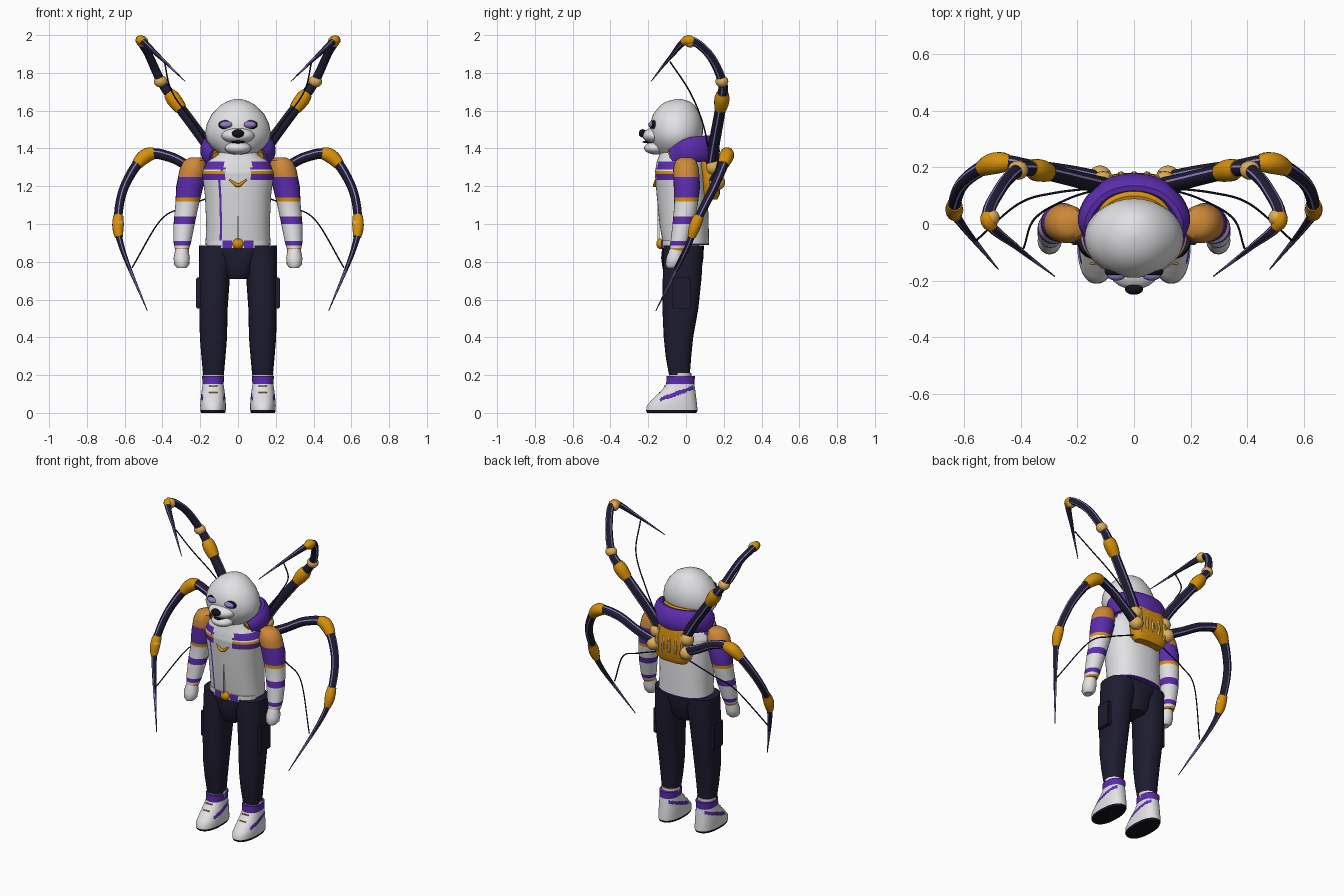
import bpy, bmesh
from math import sin, cos, pi, radians
from mathutils import Vector, Matrix

if "Cube" in bpy.data.objects:
    bpy.data.objects.remove(bpy.data.objects["Cube"])

COLOURS = {
    "white": (0.76, 0.76, 0.78), "purple": (0.105, 0.026, 0.42),
    "navy": (0.013, 0.012, 0.03), "orange": (0.68, 0.28, 0.003),
    "pad_orange": (0.62, 0.25, 0.04), "gold": (0.72, 0.42, 0.10),
    "lavender": (0.30, 0.20, 0.58), "black": (0.006, 0.006, 0.01),
}
NAMES = list(COLOURS)
MATS = []
for key, rgb in COLOURS.items():
    m = bpy.data.materials.new(key)
    m.use_nodes = True
    m.diffuse_color = (*rgb, 1)
    m.node_tree.nodes["Principled BSDF"].inputs["Base Color"].default_value = (*rgb, 1)
    MATS.append(m)


def finish(name, bm, colour, angle=40):
    """colour is a colour name or a rule from face centre to colour name"""
    bmesh.ops.recalc_face_normals(bm, faces=bm.faces)
    for f in bm.faces:
        f.smooth = True
        if callable(colour):
            f.material_index = NAMES.index(colour(f.calc_center_median()))
        elif colour:
            f.material_index = NAMES.index(colour)
    me = bpy.data.meshes.new(name)
    bm.to_mesh(me)
    bm.free()
    for m in MATS:
        me.materials.append(m)
    me.set_sharp_from_angle(angle=radians(angle))
    ob = bpy.data.objects.new(name, me)
    bpy.context.collection.objects.link(ob)
    return ob


def skin(bm, rings):
    """bridge closed rings of points, cap both ends, return faces by column"""
    vs = [[bm.verts.new(p) for p in r] for r in rings]
    n = len(vs[0])
    cols = [[] for _ in range(n)]
    for a, b in zip(vs, vs[1:]):
        for i in range(n):
            j = (i + 1) % n
            cols[i].append(bm.faces.new((a[i], a[j], b[j], b[i])))
    bm.faces.new(vs[0])
    bm.faces.new(vs[-1])
    return cols


def loft(name, rings, colour, cuts=(), n=24, power=2.0):
    """rings are (z, cx, cy, rx, ry); cuts add levels where colours change"""
    rings = sorted(rings)
    full = list(rings)
    for c in cuts:
        for a, b in zip(rings, rings[1:]):
            if a[0] < c < b[0]:
                t = (c - a[0]) / (b[0] - a[0])
                full.append(tuple(u + (v - u) * t for u, v in zip(a, b)))
    pw = lambda v: abs(v) ** (2 / power) * (1 if v > 0 else -1)
    circle = [(pw(cos(2 * pi * i / n)), pw(sin(2 * pi * i / n))) for i in range(n)]
    bm = bmesh.new()
    skin(bm, [[(cx + rx * c, cy + ry * s, z) for c, s in circle]
              for z, cx, cy, rx, ry in sorted(full)])
    return finish(name, bm, colour)


def ball(name, centre, size, colour):
    bm = bmesh.new()
    bmesh.ops.create_uvsphere(bm, u_segments=20, v_segments=12, radius=1)
    bmesh.ops.transform(bm, matrix=Matrix.Translation(centre) @ Matrix.Diagonal((*size, 1)), verts=bm.verts)
    return finish(name, bm, colour)


def box(name, centre, size, colour, bevel=0.006):
    bm = bmesh.new()
    bmesh.ops.create_cube(bm, size=1)
    bmesh.ops.transform(bm, matrix=Matrix.Translation(centre) @ Matrix.Diagonal((*size, 1)), verts=bm.verts)
    if bevel:
        bmesh.ops.bevel(bm, geom=bm.edges, offset=bevel, segments=2, affect='EDGES')
    return finish(name, bm, colour)


def spline(keys, steps=8):
    """smooth path through (x, y, z, radius) keys"""
    k = [Vector(p) for p in keys]
    k = [k[0] * 2 - k[1]] + k + [k[-1] * 2 - k[-2]]
    out = []
    for a, b, c, d in zip(k, k[1:], k[2:], k[3:]):
        for i in range(steps):
            t = i / steps
            out.append((b * 2 + (c - a) * t + (a * 2 - b * 5 + c * 4 - d) * t * t
                        + (b * 3 - a - c * 3 + d) * t ** 3) / 2)
    return out + [k[-2]]


def tube(name, path, colour, stripe=None, n=12, flat=1.0, scale=lambda t: 1.0):
    pts = [p.xyz for p in path]
    mid = pts[len(pts) // 2]
    normal = (mid - pts[0]).cross(pts[-1] - mid).normalized()
    rings = []
    for i, p in enumerate(path):
        tan = (pts[min(i + 1, len(pts) - 1)] - pts[max(i - 1, 0)]).normalized()
        up = tan.cross(normal).normalized()
        side = up.cross(tan)
        r = max(p.w, 0.001) * scale(i / (len(path) - 1))
        rings.append([p.xyz + side * r * cos(2 * pi * (j + .5) / n) + up * r * flat * sin(2 * pi * (j + .5) / n)
                      for j in range(n)])
    bm = bmesh.new()
    cols = skin(bm, rings)
    if not stripe:
        return finish(name, bm, colour)
    # thin stripes along the limb, widening on the pointed end
    for j, faces in enumerate(cols):
        for i, f in enumerate(faces):
            striped = j % 6 == 5 and j != 17 or i > 50 and j % 2
            f.material_index = NAMES.index(stripe if striped else colour)
    return finish(name, bm, None)


# Torso, jacket bands and hem
def jacket_colour(c):
    if c.z < 0.897:
        return "purple"
    if c.y < 0.03 and abs(c.x) > 0.07:
        if 1.232 < c.z < 1.265 or 1.288 < c.z < 1.33:
            return "purple"
        if 1.265 < c.z < 1.28:
            return "orange"
    if c.y < 0 and -0.097 < c.x < -0.085 and c.z < 1.3:
        return "purple"
    return "white"


loft("torso", [(.89, 0, 0, .172, .122), (1.0, 0, -.01, .168, .13), (1.15, 0, -.02, .175, .135),
               (1.27, 0, -.03, .19, .135), (1.33, 0, -.03, .165, .125), (1.37, 0, -.04, .11, .1),
               (1.43, 0, -.05, .095, .09)], jacket_colour,
     cuts=(.897, 1.232, 1.265, 1.28, 1.288, 1.3), n=80, power=2.3)
box("jacket_seam", (0, -.146, 1.08), (.004, .012, .34), "white", 0)
tube("necklace", spline([(-.045, -.16, 1.235, .004), (0, -.166, 1.205, .01), (.045, -.16, 1.235, .004)]), "orange")

# Belt, hips and buckle
loft("belt", [(.872, 0, -.03, .165, .1), (.912, 0, -.03, .165, .1)],
     lambda c: "purple" if .045 < abs(c.x) < .09 else "white", n=40, power=2.3)
ball("buckle", (0, -.135, .895), (.03, .022, .028), "orange")
loft("hips", [(.71, 0, -.02, .06, .08), (.74, 0, -.02, .08, .1), (.82, 0, -.02, .1, .112),
              (.885, 0, -.015, .2, .11)], "navy", power=2.6)

# Collar and its lining
hood = [(-.13, -.07, 1.35, .05), (-.165, .02, 1.39, .068), (-.105, .112, 1.4, .07), (0, .142, 1.4, .07)]
hood += [(-x, y, z, r) for x, y, z, r in reversed(hood[:-1])]
tube("hood", spline(hood), "purple", flat=.5)
lining = [(-.118, -.085, 1.355, .03), (-.128, .02, 1.405, .04), (-.08, .085, 1.425, .04), (0, .108, 1.43, .04)]
lining += [(-x, y, z, r) for x, y, z, r in reversed(lining[:-1])]
tube("hood_lining", spline(lining), "orange", flat=.6)

# Head and face
loft("head", [(1.365, 0, -.05, .09, .09), (1.40, 0, -.05, .135, .112), (1.44, 0, -.05, .165, .13),
              (1.48, 0, -.05, .175, .14), (1.53, 0, -.05, .165, .14), (1.58, 0, -.05, .14, .125),
              (1.63, 0, -.045, .092, .09), (1.65, 0, -.04, .055, .058), (1.662, 0, -.04, .015, .015)], "white", n=32)
ball("muzzle", (0, -.165, 1.468), (.088, .066, .042), "white")
ball("jaw", (0, -.16, 1.402), (.07, .062, .034), "white")
ball("mouth", (0, -.17, 1.435), (.04, .062, .009), "black")
ball("nose", (0, -.23, 1.48), (.032, .02, .022), "black")

# Backpack with ribs
loft("backpack", [(1.13, 0, .13, .095, .035), (1.16, 0, .13, .12, .05), (1.3, 0, .125, .13, .052),
                  (1.36, 0, .12, .11, .045)], "orange", n=32, power=3)
for i in range(-2, 3):
    tube("backpack_rib", spline([(i * .04, .155, 1.15, .011), (i * .046, .174, 1.23, .013),
                                 (i * .04, .158, 1.34, .011)]), "gold", n=8)


def sleeve_colour(c):
    for low, name in ((1.25, "pad_orange"), (1.14, "purple"), (1.12, "orange"), (1.04, "white"),
                      (1.0, "purple"), (.91, "white"), (.885, "purple"), (.872, "white"), (.86, "orange")):
        if c.z > low:
            return name
    return "white"


def shoe_colour(c):
    if c.z < .014:
        return "black"
    if c.z > .152:
        return "purple"
    if abs(abs(c.x) - .132) > .03 and -.14 < c.y < .045 and abs(c.z - .12 - c.y * .36) < .011:
        return "purple"
    return "white"


UPPER = [(.09, .13, 1.3, .032), (.17, .15, 1.43, .03), (.34, .19, 1.66, .028), (.41, .19, 1.76, .024),
         (.475, .12, 1.9, .022), (.515, .01, 1.973, .021), (.41, -.085, 1.88, .010), (.28, -.185, 1.755, .002)]
LOWER = [(.1, .15, 1.22, .032), (.22, .18, 1.28, .027), (.36, .2, 1.355, .027), (.49, .215, 1.36, .028),
         (.6, .15, 1.2, .024), (.635, .06, 1.02, .022), (.61, 0, .86, .014), (.48, -.16, .54, .002)]
CORDS = ([(.39, -.085, 1.86, .004), (.35, .02, 1.7, .004), (.23, .09, 1.53, .004), (.1, .13, 1.34, .004)],
         [(.56, -.06, .77, .004), (.41, .07, 1.02, .004), (.28, .11, 1.09, .004), (.1, .13, 1.16, .004)])

for s, side in ((1, "left_"), (-1, "right_")):
    flip = lambda keys: [(s * k[0], *k[1:]) for k in keys]

    # Eyes
    ball(side + "eye_rim", (s * .062, -.168, 1.525), (.042, .02, .025), "black")
    ball(side + "eye", (s * .062, -.18, 1.526), (.034, .02, .018), "lavender")

    # Arm with shoulder pad and hand
    loft(side + "arm", [(1.352, s * .225, 0, .03, .03), (1.335, s * .23, 0, .058, .055), (1.29, s * .237, 0, .072, .068),
                        (1.2, s * .255, .005, .072, .07), (1.1, s * .27, 0, .062, .062), (1.0, s * .285, -.015, .056, .056),
                        (.9, s * .295, -.035, .046, .048), (.86, s * .297, -.045, .036, .042)], sleeve_colour,
         cuts=(1.25, 1.14, 1.12, 1.04, .91, .885, .872))
    loft(side + "hand", [(.87, s * .297, -.05, .034, .036), (.82, s * .298, -.06, .043, .045),
                         (.785, s * .298, -.066, .04, .042), (.768, s * .298, -.07, .025, .03)], "white", n=16)

    # Trouser leg and pocket
    loft(side + "trouser_leg", [(.885, s * .107, -.015, .1, .105), (.72, s * .125, -.02, .082, .103), (.55, s * .13, -.03, .075, .095),
                                (.4, s * .13, -.04, .072, .078), (.3, s * .13, -.04, .064, .068), (.2, s * .13, -.035, .055, .055)],
         "navy", power=2.4)
    box(side + "pocket", (s * .205, -.025, .635), (.035, .1, .165), "navy")
    loft(side + "sock", [(.17, s * .13, -.03, .055, .058), (.212, s * .13, -.03, .057, .058)], "white")

    # Shoe with sole, cuff and diagonal side stripe
    loft(side + "shoe", [(0, s * .132, -.075, .064, .13), (.012, s * .132, -.075, .067, .136), (.04, s * .132, -.074, .068, .133),
                         (.08, s * .132, -.058, .065, .112), (.12, s * .132, -.04, .06, .089), (.15, s * .132, -.03, .056, .075),
                         (.195, s * .132, -.028, .058, .075)], shoe_colour,
         cuts=[.014, .152] + [.061 + i * .006 for i in range(15)], n=64, power=2.3)
    for z, y in ((.108, -.139), (.142, -.113)):
        box(side + "lace", (s * .132, y, z), (.045, .008, .004), "orange", 0)

    # Mechanical back limbs with sleeves, joints and cords
    for label, keys, cord, spans in (("upper_", UPPER, CORDS[0], ((14, 18, 1.45), (38, 42, 1.3))),
                                     ("lower_", LOWER, CORDS[1], ((21, 27, 1.4), (39, 45, 1.5)))):
        path = spline(flip(keys))
        tube(side + label + "limb", path, "navy", stripe="lavender", n=24)
        for a, b, swell in spans:
            tube(side + label + "sleeve", path[a:b + 1], "orange",
                 scale=lambda t: swell - .3 * abs(2 * t - 1) ** 2)
        ball(side + label + "socket", path[0].xyz + Vector((s * .02, .015, 0)), (.042, .042, .042), "gold")
        tube(side + label + "cord", spline(flip(cord)), "navy", n=6)
    ball(side + "upper_joint", (s * .41, .19, 1.755), (.036, .034, .032), "gold")
    ball(side + "upper_tip_joint", (s * .506, .022, 1.965), (.031, .031, .031), "gold")
    ball(side + "lower_joint", (s * .632, .05, 1.0), (.029, .029, .029), "gold")
